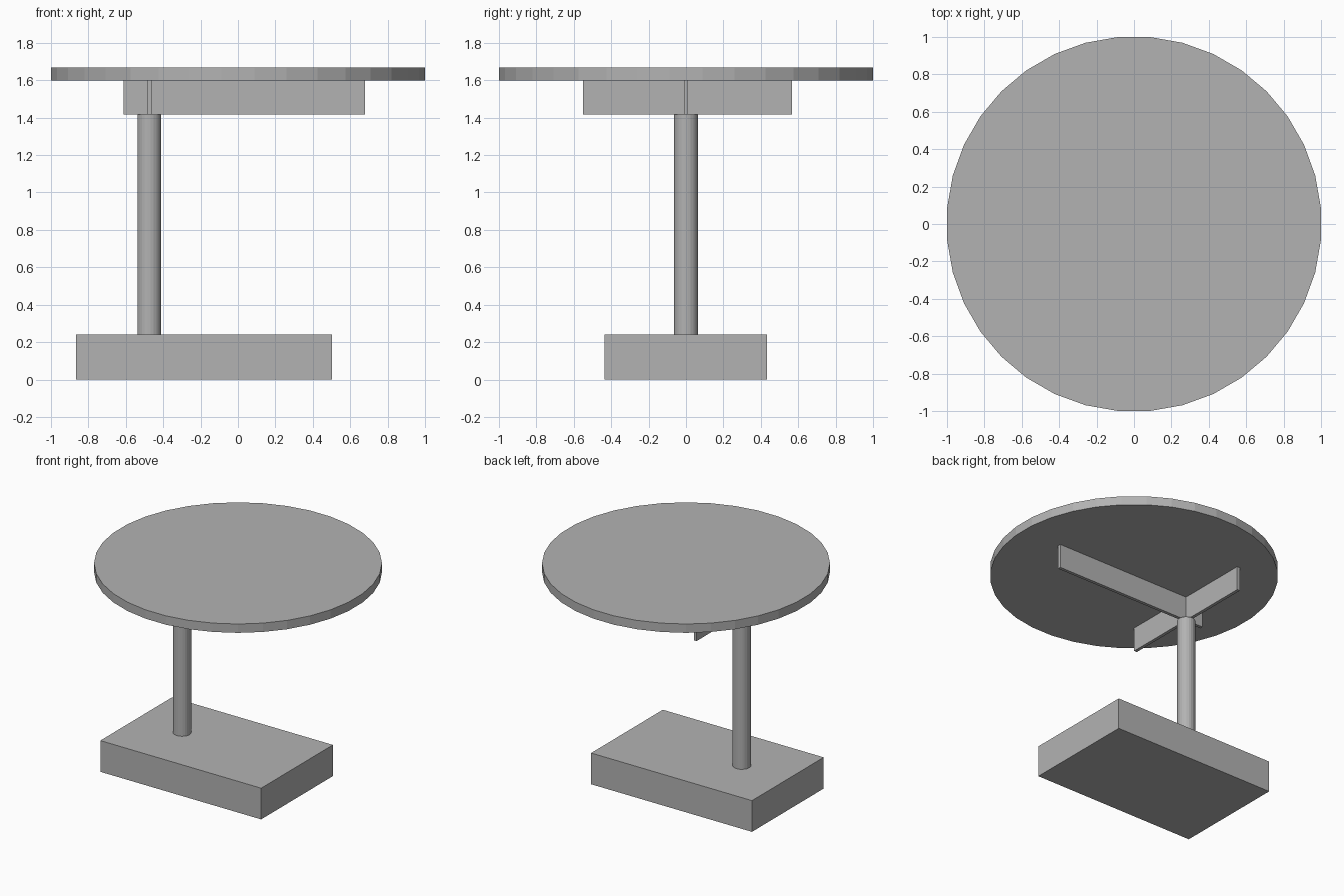
import bpy
import math

cube = bpy.data.objects.get("Cube")
if cube:
    bpy.data.objects.remove(cube, do_unlink=True)

# One plain grey for the whole table
grey = bpy.data.materials.new("plain grey")
grey.use_nodes = True
colour = (0.45, 0.45, 0.45, 1)
grey.diffuse_color = colour
grey.node_tree.nodes["Principled BSDF"].inputs["Base Color"].default_value = colour


def box(name, low, high):
    middle = [(a + b) / 2 for a, b in zip(low, high)]
    bpy.ops.mesh.primitive_cube_add(size=1, location=middle)
    obj = bpy.context.object
    obj.name = name
    obj.scale = [b - a for a, b in zip(low, high)]
    bpy.ops.object.transform_apply(location=False, rotation=False, scale=True)
    obj.data.materials.append(grey)


def disc(name, x, radius, bottom, top, sides):
    bpy.ops.mesh.primitive_cylinder_add(
        vertices=sides, radius=radius, depth=top - bottom,
        location=(x, 0, (bottom + top) / 2),
        rotation=(0, 0, math.pi / sides))
    obj = bpy.context.object
    obj.name = name
    obj.data.materials.append(grey)


POST_X = -0.475
BEAM_LOW, BEAM_HIGH = 1.416, 1.6
HALF = 0.012

# Foot and off-centre post
box("base_block", (-0.865, -0.437, 0), (0.503, 0.434, 0.24))
disc("post", POST_X, 0.064, 0.24, BEAM_LOW, 24)

# Crossed beams on edge under the top
box("long_beam", (-0.613, -HALF, BEAM_LOW), (0.68, HALF, BEAM_HIGH))
box("cross_beam", (POST_X - HALF, -0.55, BEAM_LOW), (POST_X + HALF, 0.567, BEAM_HIGH))

# Round table top
disc("table_top", 0, 1.003, BEAM_HIGH, 1.668, 36)
